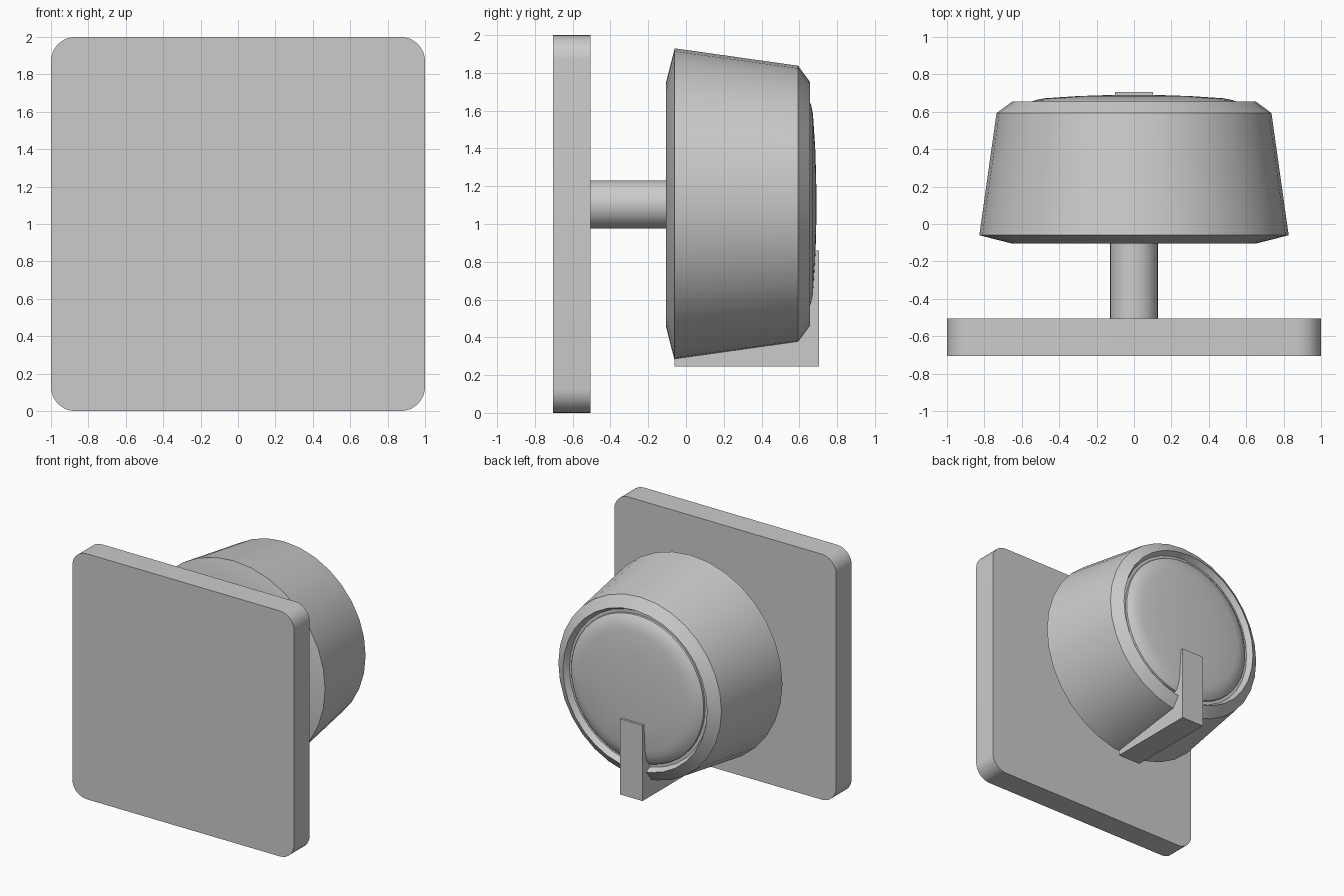
import bpy, bmesh
from math import pi, cos, sin, radians

if "Cube" in bpy.data.objects:
    bpy.data.objects.remove(bpy.data.objects["Cube"])

AXIS_Z = 1.103  # height of the knob axis


def finish(name, bm, smooth=True):
    bmesh.ops.recalc_face_normals(bm, faces=bm.faces)
    me = bpy.data.meshes.new(name)
    bm.to_mesh(me)
    bm.free()
    ob = bpy.data.objects.new(name, me)
    bpy.context.collection.objects.link(ob)
    if smooth:
        bpy.ops.object.select_all(action='DESELECT')
        ob.select_set(True)
        bpy.context.view_layer.objects.active = ob
        bpy.ops.object.shade_smooth_by_angle(angle=radians(20))
    return ob


def lathe(name, profile, sides):
    """Revolve (radius, y) points, starting and ending on the axis, about y."""
    bm = bmesh.new()
    verts = [bm.verts.new((r, y, AXIS_Z)) for r, y in profile]
    edges = [bm.edges.new(pair) for pair in zip(verts, verts[1:])]
    bmesh.ops.spin(bm, geom=verts + edges, cent=(0, 0, AXIS_Z), axis=(0, 1, 0),
                   angle=2 * pi, steps=sides, use_merge=True)
    bmesh.ops.remove_doubles(bm, verts=bm.verts, dist=1e-5)
    return finish(name, bm)


def box(name, x, y, z):
    bm = bmesh.new()
    bmesh.ops.create_cube(bm, size=1)
    for v in bm.verts:
        v.co = [lo + (c + 0.5) * (hi - lo) for c, (lo, hi) in zip(v.co, (x, y, z))]
    return finish(name, bm, smooth=False)


# Square back plate with rounded corners
bm = bmesh.new()
radius, steps = 0.13, 8
ring = []
for i, (sx, sz) in enumerate([(1, 1), (-1, 1), (-1, -1), (1, -1)]):
    for k in range(steps + 1):
        a = (i + k / steps) * pi / 2
        ring.append(bm.verts.new((sx * (1 - radius) + radius * cos(a), -0.705,
                                  1 + sz * (1 - radius) + radius * sin(a))))
face = bm.faces.new(ring)
top = bmesh.ops.extrude_face_region(bm, geom=[face], use_keep_orig=True)['geom']
bmesh.ops.translate(bm, vec=(0, 0.2, 0),
                    verts=[g for g in top if isinstance(g, bmesh.types.BMVert)])
finish('back_plate', bm)

# Shaft between plate and knob
lathe('shaft', [(0, -0.52), (0.128, -0.52), (0.128, -0.09), (0, -0.09)], 32)

# Tapered knob body with chamfered ends and a recessed front
lathe('knob_body', [(0, -0.105), (0.65, -0.105), (0.827, -0.06), (0.735, 0.593),
                    (0.65, 0.656), (0.625, 0.61), (0, 0.61)], 32)

# Domed cap sitting in the recess
lathe('knob_cap', [(0, 0.6), (0.6, 0.6), (0.597, 0.625), (0.565, 0.648), (0.525, 0.663),
                   (0.48, 0.672), (0.3, 0.684), (0.15, 0.689), (0, 0.691)], 48)

# Pointer block along the lower edge
box('pointer', (-0.102, 0.102), (-0.06, 0.705), (0.245, 0.86))
